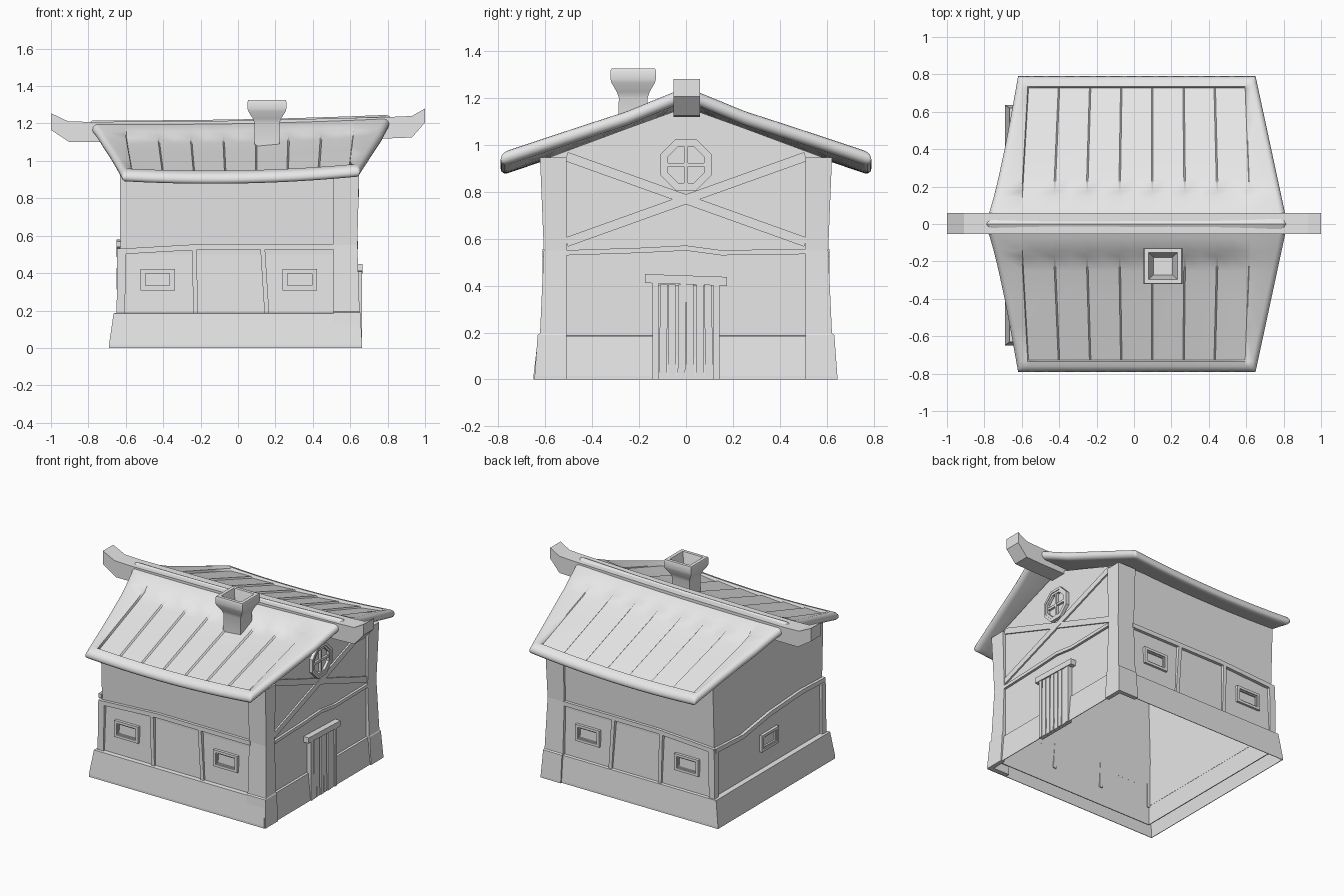
import bpy, bmesh, math
from mathutils import Vector

if "Cube" in bpy.data.objects:
    bpy.data.objects.remove(bpy.data.objects["Cube"])

grey = bpy.data.materials.new("plain grey")
grey.use_nodes = True
grey.diffuse_color = (0.8, 0.8, 0.8, 1)
grey.node_tree.nodes["Principled BSDF"].inputs["Base Color"].default_value = (0.8, 0.8, 0.8, 1)


def finish(name, bm):
    bmesh.ops.recalc_face_normals(bm, faces=bm.faces)
    mesh = bpy.data.meshes.new(name)
    bm.to_mesh(mesh)
    bm.free()
    mesh.materials.append(grey)
    obj = bpy.data.objects.new(name, mesh)
    bpy.context.collection.objects.link(obj)
    return obj


def smooth(obj, angle):
    bpy.ops.object.select_all(action='DESELECT')
    obj.select_set(True)
    bpy.context.view_layer.objects.active = obj
    bpy.ops.object.shade_smooth_by_angle(angle=math.radians(angle))


def place(axis, p, d):
    return Vector((d, p[0], p[1])) if axis == 'X' else Vector((p[0], d, p[1]))


def bridge(bm, l, m):
    for i in range(len(l)):
        j = (i + 1) % len(l)
        bm.faces.new((l[i], l[j], m[j], m[i]))


def prism(name, pts, axis, a, b):
    """Flat outline pushed along an axis from a to b."""
    bm = bmesh.new()
    va = [bm.verts.new(place(axis, p, a)) for p in pts]
    vb = [bm.verts.new(place(axis, p, b)) for p in pts]
    bm.faces.new(va)
    bm.faces.new(vb)
    bridge(bm, va, vb)
    return finish(name, bm)


def strip(name, path, width, axis, a, b):
    """Timber of even width following a path on a wall."""
    path = [Vector(p) for p in path]
    up, low = [], []
    for i, p in enumerate(path):
        d = (path[min(i + 1, len(path) - 1)] - path[max(i - 1, 0)]).normalized()
        n = Vector((-d.y, d.x)) * width / 2
        up.append(p + n)
        low.append(p - n)
    return prism(name, up + low[::-1], axis, a, b)


def ring(name, outer, inner, axis, a, b):
    """Raised frame between two outlines."""
    bm = bmesh.new()
    loops = [[bm.verts.new(place(axis, p, d)) for p in pts]
             for pts, d in ((outer, a), (outer, b), (inner, b), (inner, a))]
    for k in range(4):
        bridge(bm, loops[k], loops[(k + 1) % 4])
    return finish(name, bm)


def rect(c, w, h):
    return [(c[0] + sx * w / 2, c[1] + sz * h / 2) for sx, sz in ((-1, -1), (1, -1), (1, 1), (-1, 1))]


def loft(name, levels, caps=True):
    """Stack of flat outlines, each given as (points, z)."""
    bm = bmesh.new()
    loops = [[bm.verts.new((x, y, z)) for x, y in pts] for pts, z in levels]
    for l, m in zip(loops, loops[1:]):
        bridge(bm, l, m)
    if caps:
        bm.faces.new(loops[0])
        bm.faces.new(loops[-1])
    return finish(name, bm)


def window(name, c, w, h, axis, wall, out):
    ring(name + "_frame", rect(c, w, h), rect(c, w - 0.04, h - 0.035), axis, wall, wall + out * 0.022)
    ring(name + "_inner_frame", rect(c, w - 0.04, h - 0.035), rect(c, w - 0.055, h - 0.05),
         axis, wall, wall + out * 0.014)


# Thin hollow walls
gable = [(-0.6, 0.05), (0.6, 0.05), (0.585, 0.5), (0.6, 0.94), (0.25, 1.07), (0, 1.16),
         (-0.25, 1.07), (-0.6, 0.94), (-0.585, 0.5)]
prism("door_gable_wall", gable, 'X', 0.619, 0.625)
prism("rear_gable_wall", gable, 'X', -0.63, -0.624)
for s, side in ((-1, "front"), (1, "back")):
    prism(side + "_wall", [(s * 0.605, 0.05), (s * 0.59, 0.5), (s * 0.605, 0.95),
                           (s * 0.599, 0.95), (s * 0.584, 0.5), (s * 0.599, 0.05)], 'X', -0.63, 0.624)

# Base skirt with a top ledge, open underneath
foot = rect((-0.0175, -0.0075), 1.345, 1.285)
skirt = loft("base_skirt", [(foot, 0), (foot, 0.015), (rect((-0.0125, -0.005), 1.305, 1.25), 0.185),
                            (rect((-0.003, 0), 1.24, 1.19), 0.188)], caps=False)
mod = skirt.modifiers.new("thickness", 'SOLIDIFY')
mod.thickness = 0.006
mod.offset = -1

# Angle-shaped corner posts beside the door gable
for s, side in ((-1, "front"), (1, "back")):
    levels = []
    for x, y, z in ((0.664, 0.645, 0), (0.664, 0.645, 0.015), (0.654, 0.632, 0.19), (0.65, 0.622, 0.196),
                    (0.638, 0.606, 0.55), (0.648, 0.622, 0.945)):
        outline = [(0.51, y), (x, y), (x, 0.51), (x - 0.03, 0.51), (x - 0.03, y - 0.03), (0.51, y - 0.03)]
        levels.append(([(px, s * py) for px, py in outline], z))
    loft(side + "_corner_post", levels)

# Timbers and windows of the long walls
for s, side in ((-1, "front"), (1, "back")):
    a, b = s * 0.588, s * 0.612
    strip(side + "_rail", [(-0.64, 0.515), (-0.2, 0.54), (0.1, 0.54), (0.52, 0.54)], 0.03, 'Y', a, b)
    strip(side + "_stud_a", [(-0.235, 0.53), (-0.225, 0.17)], 0.025, 'Y', a, b)
    strip(side + "_stud_b", [(0.132, 0.53), (0.155, 0.17)], 0.025, 'Y', a, b)
    strip(side + "_end_stud", [(-0.622, 0.52), (-0.627, 0.17)], 0.045, 'Y', a, b)
    for x, z, label in ((-0.43, 0.365, "a"), (0.33, 0.365, "b")):
        window(side + "_window_" + label, (x, z), 0.185, 0.115, 'Y', s * 0.59, s)

# Rear gable timbers and window
strip("rear_rail", [(-0.6, 0.555), (-0.35, 0.565), (0, 0.545), (0.3, 0.5), (0.6, 0.515)], 0.03, 'X', -0.626, -0.65)
for s in (-1, 1):
    strip("rear_end_stud", [(s * 0.585, 0.53), (s * 0.59, 0.17)], 0.04, 'X', -0.626, -0.647)
window("rear_window", (0, 0.37), 0.185, 0.115, 'X', -0.628, -1)

# Door gable timbers
strip("gable_rail", [(-0.51, 0.54), (-0.2, 0.55), (0, 0.56), (0.15, 0.54), (0.51, 0.545)], 0.022, 'X', 0.621, 0.642)
for s in (-1, 1):
    strip("gable_brace", [(s * 0.51, 0.95), (-s * 0.51, 0.585)], 0.04, 'X', 0.621, 0.635 + s * 0.001)


# Eight-sided gable window with cross bars
def octagon(r):
    return [(r * math.cos(math.radians(45 * i + 22.5)), 0.915 + r * math.sin(math.radians(45 * i + 22.5)))
            for i in range(8)]


ring("round_window_frame", octagon(0.118), octagon(0.1), 'X', 0.621, 0.648)
ring("round_window_inner_frame", octagon(0.1), octagon(0.084), 'X', 0.621, 0.643)
strip("round_window_bar", [(-0.09, 0.915), (0.09, 0.915)], 0.016, 'X', 0.621, 0.64)
strip("round_window_post", [(0, 0.825), (0, 1.005)], 0.016, 'X', 0.621, 0.641)

# Door of planks, with jambs and lintel
for i in range(6):
    y = -0.0975 + i * 0.039
    strip("door_plank", [(y, 0.0), (y + 0.003 * (-1) ** i, 0.405)], 0.032, 'X', 0.63, 0.66 - 0.003 * (i % 2))
prism("door_backing", rect((0, 0.2), 0.25, 0.4), 'X', 0.63, 0.648)
for s in (-1, 1):
    strip("door_jamb", [(s * 0.13, 0), (s * 0.13, 0.41)], 0.025, 'X', 0.63, 0.662)
strip("door_lintel", [(-0.175, 0.43), (0.175, 0.418)], 0.038, 'X', 0.621, 0.665)


# Roof slopes: a rounded rim round sunken, overlapping planks
def lerp(a, b, t):
    return a + (b - a) * t


def roof_point(kind, f, v, sink, s):
    if kind == 'L':
        x = lerp(-0.8, -0.62, v ** 0.75) + f
    elif kind == 'R':
        x = lerp(0.82, 0.65, v) - f
    else:
        x = lerp(lerp(-0.61, -0.565, v), lerp(0.625, 0.595, v), f)
    y = 0.79 * v
    z = lerp(1.222, 1.12, y / 0.25) if y < 0.25 else lerp(1.12, 0.95, (y - 0.25) / 0.54)
    z += 0.018 * x + 0.015 * x * x - 0.02 * v * (1 - (x / 0.65) ** 2) - sink
    return (x, s * y, z)


thick = 0.06
round_edge = [(0, 0.03), (0.004, 0.015), (0.015, 0.004), (0.03, 0)]
planks = 7
# Columns are (kind, offset, rim drop, plank depth); rows are (slope, rim drop, sunken)
columns = [('L', f, d, d) for f, d in round_edge] + [('P', 0, 0, 0.008)]
for i in range(planks):
    columns += [('P', (i + t) / planks, 0, d) for t, d in ((0.03, 0.024), (0.5, 0.019), (0.98, 0.014))]
columns += [('P', 1, 0, 0.008)] + [('R', f, d, d) for f, d in reversed(round_edge)]
rows = [(0, 0, 0), (0.09, 0, 0), (0.18, 0, 0), (0.22, 0, 1), (0.32, 0, 1), (0.5, 0, 1), (0.7, 0, 1),
        (0.92, 0, 1), (0.93, 0, 0)] + [(1 - f / 0.79, d, 0) for f, d in reversed(round_edge)]

for s, side in ((-1, "front"), (1, "back")):
    bm = bmesh.new()
    for top in (True, False):
        grid = []
        for v, row_drop, sunk in rows:
            line = []
            for kind, f, drop, depth in columns:
                rim = max(drop, row_drop)
                sink = (max(depth, rim) if sunk else rim) if top else thick - rim
                line.append(bm.verts.new(roof_point(kind, f, v, sink, s)))
            grid.append(line)
        for r0, r1 in zip(grid, grid[1:]):
            for i in range(len(columns) - 1):
                bm.faces.new((r0[i], r0[i + 1], r1[i + 1], r1[i]))
    bmesh.ops.remove_doubles(bm, verts=bm.verts, dist=0.0005)
    smooth(finish(side + "_roof", bm), 50)

# Ridge beam with upturned ends
prism("ridge_beam", [(-1, 1.255), (-0.91, 1.212), (-0.8, 1.208), (0, 1.215), (0.82, 1.235), (0.93, 1.24), (1, 1.28),
                     (1, 1.205), (0.93, 1.125), (0.8, 1.12), (0, 1.11), (-0.77, 1.1), (-0.9, 1.1), (-1, 1.165)],
      'Y', -0.053, 0.06)

# Flared, hollow chimney
profile = ((0.068, 1.05), (0.066, 1.2), (0.075, 1.225), (0.1, 1.265), (0.104, 1.28), (0.104, 1.315),
           (0.1, 1.325), (0.077, 1.325), (0.07, 1.3), (0.05, 1.2))
smooth(loft("chimney", [(rect((0.155, -0.225), 2 * r, 1.86 * r), z) for r, z in profile]), 30)
